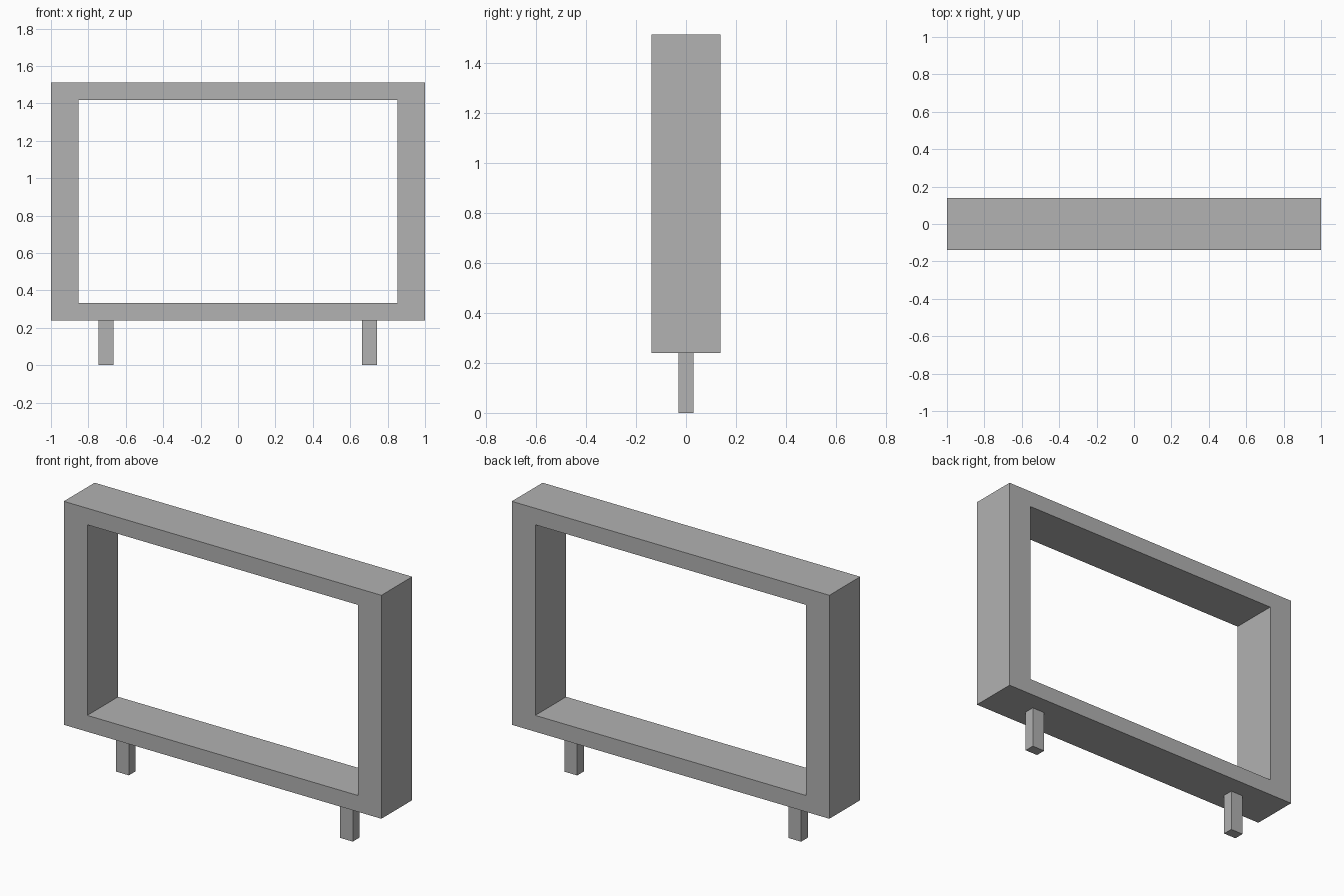
import bpy
import bmesh

cube = bpy.data.objects.get("Cube")
if cube:
    bpy.data.objects.remove(cube, do_unlink=True)

GREY = (0.445, 0.445, 0.445, 1)
grey = bpy.data.materials.new("plain grey")
grey.use_nodes = True
grey.diffuse_color = GREY
grey.node_tree.nodes["Principled BSDF"].inputs["Base Color"].default_value = GREY


def add_object(name, bm):
    bmesh.ops.recalc_face_normals(bm, faces=bm.faces[:])
    mesh = bpy.data.meshes.new(name)
    bm.to_mesh(mesh)
    bm.free()
    mesh.materials.append(grey)
    obj = bpy.data.objects.new(name, mesh)
    bpy.context.collection.objects.link(obj)


def rectangle(bm, half_width, bottom, top, y):
    corners = [(-half_width, bottom), (half_width, bottom),
               (half_width, top), (-half_width, top)]
    return [bm.verts.new((x, y, z)) for x, z in corners]


# Open rectangular frame: a flat ring extruded through its depth
DEPTH = 0.277
bm = bmesh.new()
outer = rectangle(bm, 1.0, 0.24, 1.512, -DEPTH / 2)
inner = rectangle(bm, 0.852, 0.333, 1.418, -DEPTH / 2)
for i in range(4):
    j = (i + 1) % 4
    bm.faces.new((outer[i], outer[j], inner[j], inner[i]))
ring = bmesh.ops.extrude_face_region(bm, geom=bm.faces[:], use_keep_orig=True)
moved = [v for v in ring["geom"] if isinstance(v, bmesh.types.BMVert)]
bmesh.ops.translate(bm, verts=moved, vec=(0, DEPTH, 0))
add_object("frame", bm)

# Two short square legs under the frame
for name, x in (("right_leg", -0.706), ("left_leg", 0.704)):
    bm = bmesh.new()
    bmesh.ops.create_cube(bm, size=1)
    bmesh.ops.scale(bm, verts=bm.verts, vec=(0.08, 0.06, 0.24))
    bmesh.ops.translate(bm, verts=bm.verts, vec=(x, 0, 0.12))
    add_object(name, bm)
